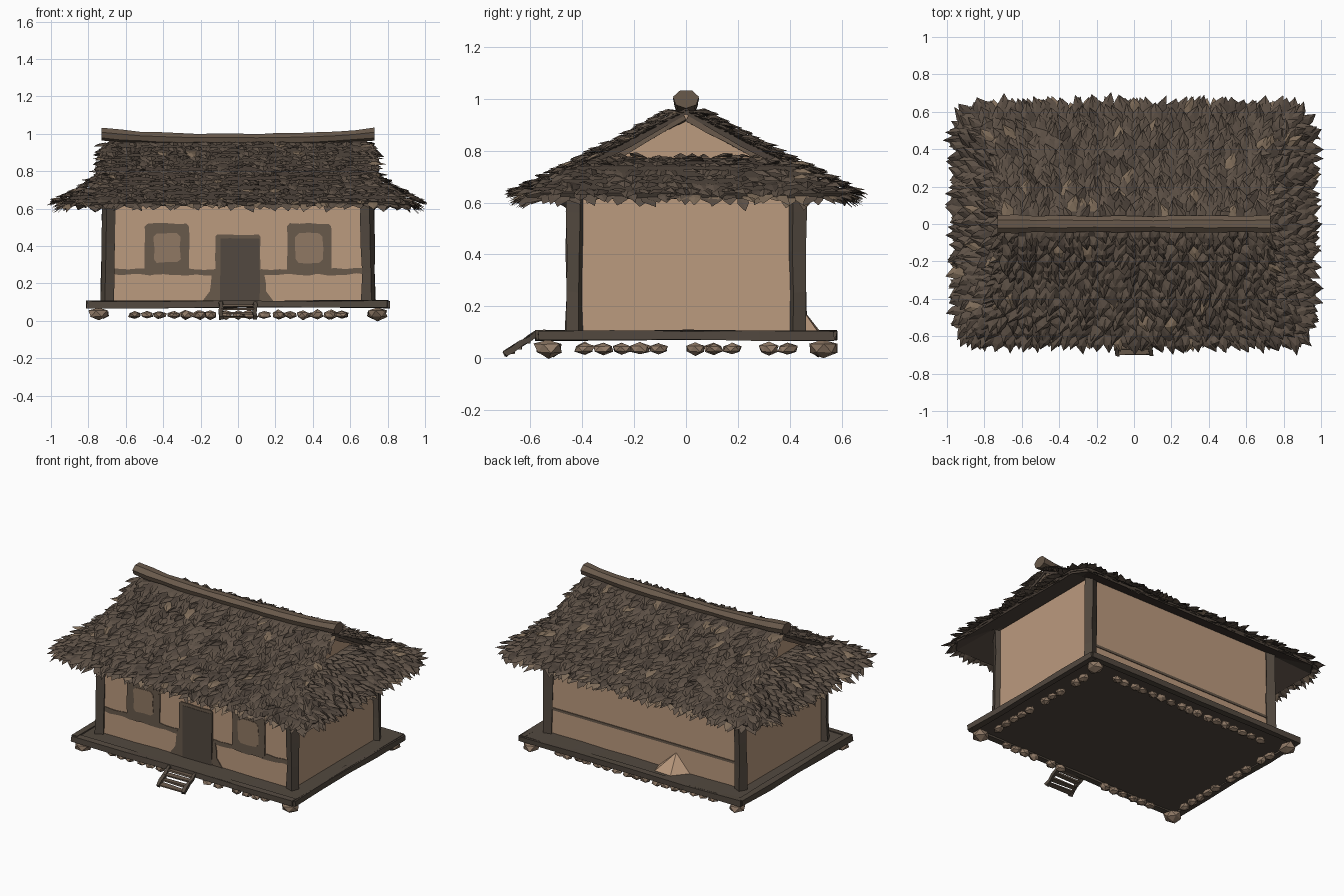
import bpy, bmesh, math, random
from mathutils import Vector as V, Matrix

random.seed(7)
if "Cube" in bpy.data.objects:
    bpy.data.objects.remove(bpy.data.objects["Cube"])


def material(name, rgb):
    m = bpy.data.materials.new(name)
    m.use_nodes = True
    m.diffuse_color = (*rgb, 1)
    bsdf = m.node_tree.nodes["Principled BSDF"]
    bsdf.inputs["Base Color"].default_value = (*rgb, 1)
    bsdf.inputs["Roughness"].default_value = 0.9
    return m


PLASTER = material("clay_plaster", (.50, .325, .21))
WOOD = material("dark_wood", (.085, .066, .05))
TRIM = material("worn_brown", (.14, .10, .07))
PANE = material("paper_pane", (.28, .19, .125))
STONE = material("stone", (.28, .195, .135))
THATCH = material("thatch", (.112, .083, .062))
DARK = material("dark_thatch", (.075, .056, .043))
STRAW = material("pale_straw", (.21, .15, .10))


def finish(name, bm, *mats, recalc=True):
    if recalc:
        bmesh.ops.recalc_face_normals(bm, faces=bm.faces[:])
    me = bpy.data.meshes.new(name)
    bm.to_mesh(me)
    bm.free()
    for m in mats:
        me.materials.append(m)
    ob = bpy.data.objects.new(name, me)
    bpy.context.collection.objects.link(ob)
    return ob


def loft(bm, rings):
    """Skin closed rings of points into a capped solid."""
    rings = [[bm.verts.new(p) for p in ring] for ring in rings]
    n = len(rings[0])
    for r0, r1 in zip(rings, rings[1:]):
        for k in range(n):
            bm.faces.new((r0[k], r0[(k + 1) % n], r1[(k + 1) % n], r1[k]))
    bm.faces.new(rings[0])
    bm.faces.new(rings[-1])


def box(name, center, size, mat, rot=Matrix.Identity(3), jitter=0, cuts=0):
    """Box, optionally cut along its length and roughened."""
    long = max(range(3), key=lambda i: size[i])
    a, b = (long + 1) % 3, (long + 2) % 3
    rings = []
    for i in range(cuts + 2):
        ring = []
        for u, w in ((-.5, -.5), (.5, -.5), (.5, .5), (-.5, .5)):
            p = V((0, 0, 0))
            p[long] = (i / (cuts + 1) - .5) * size[long]
            p[a], p[b] = u * size[a], w * size[b]
            p += V([random.uniform(-jitter, jitter) for _ in range(3)])
            ring.append(rot @ p + V(center))
        rings.append(ring)
    bm = bmesh.new()
    loft(bm, rings)
    return finish(name, bm, mat)


def beam(name, a, b, width, depth, mat):
    a, b = V(a), V(b)
    rot = (b - a).to_track_quat('Z', 'X').to_matrix()
    return box(name, (a + b) / 2, (depth, width, (b - a).length), mat,
               rot=rot, jitter=.004, cuts=3)


def plate(name, outline, y, thick, mat, wobble=.006):
    """Thin plate on the front wall with a hand-daubed edge."""
    pts = []
    for i, (x, z) in enumerate(outline):
        nx, nz = outline[(i + 1) % len(outline)]
        n = max(1, int(math.hypot(nx - x, nz - z) / .05))
        for k in range(n):
            w = wobble if k else wobble / 2
            pts.append(V((x + (nx - x) * k / n + random.uniform(-w, w), y,
                          z + (nz - z) * k / n + random.uniform(-w, w))))
    bm = bmesh.new()
    loft(bm, [pts, [p - V((0, thick, 0)) for p in pts]])
    return finish(name, bm, mat)


def octagon(x, z, w, h, c):
    return [(x - w + c, z - h), (x + w - c, z - h), (x + w, z - h + c), (x + w, z + h - c),
            (x + w - c, z + h), (x - w + c, z + h), (x - w, z + h - c), (x - w, z - h + c)]


# Floor, walls and corner posts
box("floor_deck", (0, 0, .092), (1.60, 1.14, .024), WOOD, jitter=.004, cuts=8)
for s in (-1, 1):
    beam("deck_edge_long", (-.80, s * .56, .088), (.80, s * .56, .088), .04, .036, WOOD)
    beam("deck_edge_short", (s * .79, -.57, .088), (s * .79, .57, .088), .04, .036, WOOD)
box("walls", (0, 0, .41), (1.40, .86, .62), PLASTER)
for sx in (-1, 1):
    for sy in (-1, 1):
        beam("corner_post", (sx * .697, sy * .428, .10), (sx * .69, sy * .425, .72), .055, .055, WOOD)

# Front wall details
for s in (-1, 1):
    x = s * .38
    plate("wall_band", [(s * .12, .245), (s * .68, .25), (s * .68, .28), (s * .12, .275)],
          -.43, .004, TRIM)
    plate("base_stain", [(s * .10, .105), (s * .19, .105), (s * .15, .16), (s * .14, .26), (s * .10, .28)],
          -.43, .005, TRIM)
    plate("window_frame", octagon(x, .385, .118, .135, .015), -.43, .007, TRIM, .004)
    plate("window_pane", octagon(x, .39, .072, .08, .02), -.43, .0095, PANE)
plate("door_frame", octagon(0, .28, .12, .18, .01), -.43, .0075, TRIM, .003)
plate("door_panel", octagon(.01, .27, .105, .17, .004), -.43, .0095, WOOD, .002)

# Back wall band and buttress
box("back_band", (0, .432, .265), (1.36, .006, .016), TRIM)
bm = bmesh.new()
pts = [bm.verts.new(p) for p in ((-.34, .42, .10), (-.25, .52, .10), (-.13, .51, .10),
                                 (-.10, .42, .10), (-.23, .43, .215))]
bm.faces.new(pts[:4])
for i in range(4):
    bm.faces.new((pts[i], pts[(i + 1) % 4], pts[4]))
finish("back_buttress", bm, PLASTER)

# Steps
for s in (-1, 1):
    beam("step_stringer", (s * .09, -.575, .095), (s * .09, -.70, .015), .02, .02, WOOD)
for i in range(4):
    box("step_tread", (0, -.59 - i * .03, .083 - i * .021), (.17, .035, .01), TRIM, jitter=.003)

# Foundation stones
bm = bmesh.new()


def stone(x, y, z, size):
    new = bmesh.ops.create_icosphere(bm, subdivisions=1, radius=1)["verts"]
    turn = Matrix.Rotation(random.uniform(0, 6), 3, 'Z')
    for v in new:
        p = turn @ v.co * random.uniform(.85, 1.15)
        v.co = V((x, y, z)) + V([p[i] * size[i] for i in range(3)])


for sx in (-1, 1):
    for sy in (-1, 1):
        stone(sx * .745, sy * .53, .038, (.056, .058, .036))
for s in (-1, 1):
    for i in range(17):
        x = -.56 + i * .07
        if s > 0 or not (-.18 < x < .10 or .24 < x < .30):
            stone(x + random.uniform(-.01, .01), s * .51, .032, (.036, .03, random.uniform(.018, .028)))
    for i in range(12):
        y = -.39 + i * .071
        if i not in (5, 9):
            stone(s * .72, y, .036, (.03, .04, random.uniform(.02, .027)))
finish("foundation_stones", bm, STONE)

# Roof shell: half profile rows of (y, z, half length)
rows = [(0, .965, .69), (.22, .84, .71), (.42, .738, .75), (.62, .637, .87)]
quads = []          # top-left, top-right, bottom-left, bottom-right
for s in (-1, 1):
    for (y0, z0, x0), (y1, z1, x1) in zip(rows, rows[1:]):
        quads.append([V((-x0, s * y0, z0)), V((x0, s * y0, z0)), V((-x1, s * y1, z1)), V((x1, s * y1, z1))])
    in_, mid, out = (.62, .36, .78), (.75, .42, .738), (.935, .53, .637)
    for a, b in ((in_, mid), (mid, out)):
        quads.append([V((s * a[0], -a[1], a[2])), V((s * a[0], a[1], a[2])),
                      V((s * b[0], -b[1], b[2])), V((s * b[0], b[1], b[2]))])
    for t in (-1, 1):
        hip = V((s * .75, t * .42, .738))
        quads.append([hip, hip, V((s * .87, t * .62, .637)), V((s * .935, t * .53, .637))])
bm = bmesh.new()
for a, b, c, d in quads:
    ring = [a, b, d, c] if a != b else [a, d, c]
    f = bm.faces.new([bm.verts.new(p) for p in ring])
    f.normal_update()
    if f.normal.z < 0:
        f.normal_flip()
bmesh.ops.remove_doubles(bm, verts=bm.verts[:], dist=.001)
shell = finish("roof_shell", bm, DARK, recalc=False)
mod = shell.modifiers.new("thickness", 'SOLIDIFY')
mod.thickness, mod.offset = .025, -1

# Thatch: pointed, folded tufts laid down each slope
bm = bmesh.new()


def tuft(root, down, normal, length, width, lift, pale=.03):
    side = down.cross(normal).normalized()
    lean = side * random.uniform(-.45, .45) * length
    up = normal * lift
    spec = ((-.45, 0, -.1), (.45, 0, -.1), (.5, .55, .45), (0, .5, .9), (-.5, .5, .35))
    vs = [bm.verts.new(root + side * width * a + down * length * b + up * c + lean * b * .6)
          for a, b, c in spec]
    vs.append(bm.verts.new(root + down * length + lean + up * random.uniform(.5, 1.3)))
    r = random.random()
    mat = 2 if r < pale else 1 if r < .25 else 0
    for ids in ((0, 1, 3), (1, 2, 3), (0, 3, 4), (2, 5, 3), (3, 5, 4)):
        bm.faces.new([vs[i] for i in ids]).material_index = mat


for a, b, c, d in quads:
    fall = ((c + d) - (a + b)) / 2
    n = (d - c).cross(fall).normalized()
    n = n if n.z > 0 else -n
    steps = max(2, round(fall.length / .05))
    for r in range(steps):
        v = (r + .5) / steps
        left, right = a.lerp(c, v), b.lerp(d, v)
        cols = max(2, round((right - left).length / .046))
        for k in range(cols):
            p = left.lerp(right, (k + random.uniform(.1, .9)) / cols)
            dirn = (c.lerp(d, (k + .5) / cols) - a.lerp(b, (k + .5) / cols)).normalized()
            tuft(p + n * .004, dirn, n, random.uniform(.07, .105), random.uniform(.045, .07),
                 random.uniform(.014, .034))
    if c.z < .65:    # ragged fringe hanging at the eave
        cols = max(3, round((d - c).length / .028))
        for k in range(cols):
            p = c.lerp(d, (k + random.random()) / cols) - fall * .12
            p.z -= random.uniform(0, .022)
            dirn = (fall.normalized() + V((0, 0, random.uniform(-.35, .1)))).normalized()
            tuft(p, dirn, n, random.uniform(.06, .10), random.uniform(.04, .06),
                 random.uniform(-.01, .02), pale=.28)
# Tufts spilling over the gable verges
for sx in (-1, 1):
    for sy in (-1, 1):
        for k in range(26):
            v = (k + random.random()) / 26
            p = V((sx * .69, 0, .955)).lerp(V((sx * .73, sy * .42, .735)), v)
            dirn = V((sx * random.uniform(.3, .9), sy * .85, -.5)).normalized()
            tuft(p, dirn, V((0, sy * .45, .9)), random.uniform(.06, .10), .05, .02, pale=.12)
finish("thatch_tufts", bm, THATCH, DARK, STRAW, recalc=False)

# Gables
for s in (-1, 1):
    bm = bmesh.new()
    loft(bm, [[V((x, -.34, .75)), V((x, .34, .75)), V((x, 0, .95))] for x in (s * .63, s * .645)])
    finish("gable_panel", bm, PLASTER)
    beam("gable_sill", (s * .66, -.24, .757), (s * .66, .24, .757), .025, .025, WOOD)
    for t in (-1, 1):
        beam("barge_board", (s * .67, t * .01, .935), (s * .68, t * .31, .765), .035, .04, TRIM)

# Ridge roll, lifted at both ends
bm = bmesh.new()
rings = []
for i in range(15):
    u = i / 7 - 1
    h = .972 + .028 * abs(u) ** 3
    rad = random.uniform(.03, .037) + .006 * abs(u)
    rings.append([V((u * .73, rad * 1.25 * math.cos(q), h + rad * .9 * math.sin(q)))
                  for q in [math.tau * k / 7 + .22 for k in range(7)]])
loft(bm, rings)
finish("ridge_roll", bm, TRIM)
